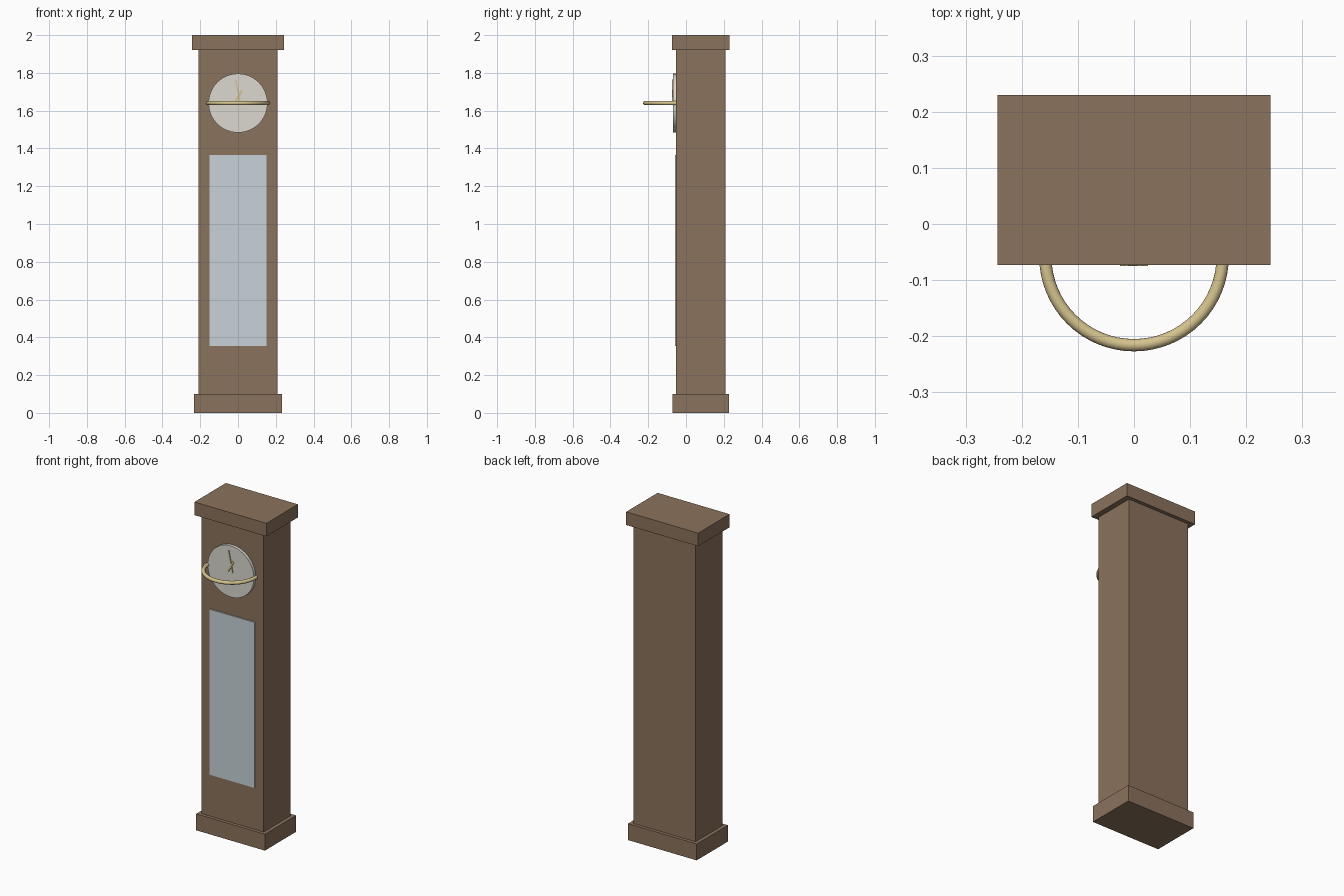
import bpy, math

if "Cube" in bpy.data.objects:
    bpy.data.objects.remove(bpy.data.objects["Cube"])


def material(name, rgb):
    m = bpy.data.materials.new(name)
    m.diffuse_color = (*rgb, 1)
    m.use_nodes = True
    m.node_tree.nodes["Principled BSDF"].inputs["Base Color"].default_value = m.diffuse_color
    return m


wood = material("wood", (0.26, 0.17, 0.107))
gold = material("gold", (0.66, 0.54, 0.27))
cream = material("cream", (0.71, 0.69, 0.63))
glass = material("glass", (0.58, 0.65, 0.69))


def finish(name, mat, smooth=False):
    ob = bpy.context.object
    ob.name = name
    ob.data.materials.append(mat)
    if smooth:
        bpy.ops.object.shade_smooth_by_angle(angle=math.radians(35))
    return ob


def box(name, mat, size, centre, tilt=0):
    bpy.ops.mesh.primitive_cube_add(size=1, location=centre)
    ob = bpy.context.object
    ob.scale = size
    bpy.ops.object.transform_apply(location=False, rotation=False, scale=True)
    ob.rotation_euler.y = tilt
    return finish(name, mat)


# Case: plinth, trunk, top cap
box("plinth", wood, (0.464, 0.30, 0.10), (0, 0.078, 0.05))
box("trunk", wood, (0.42, 0.26, 1.82), (0, 0.078, 1.01))
box("top_cap", wood, (0.486, 0.303, 0.08), (0, 0.0785, 1.96))

# Glazed door panel, slightly proud of the trunk
box("door_glass", glass, (0.304, 0.012, 1.01), (0, -0.052, 0.86))

# Dial disc facing the front
DIAL_Z = 1.64
bpy.ops.mesh.primitive_cylinder_add(vertices=64, radius=0.156, depth=0.02,
                                    location=(0, -0.06, DIAL_Z),
                                    rotation=(math.pi / 2, 0, 0))
finish("dial", cream, True)

# Horizontal ring whose back half sits inside the trunk
bpy.ops.mesh.primitive_torus_add(major_radius=0.158, minor_radius=0.011,
                                 major_segments=64, minor_segments=16,
                                 location=(0, -0.058, DIAL_Z))
finish("ring", gold, True)

# Hands
box("hour_hand", gold, (0.011, 0.006, 0.08), (0, -0.072, 1.67), math.radians(30))
box("minute_hand", gold, (0.007, 0.006, 0.13), (0, -0.072, 1.70), math.radians(-12))
